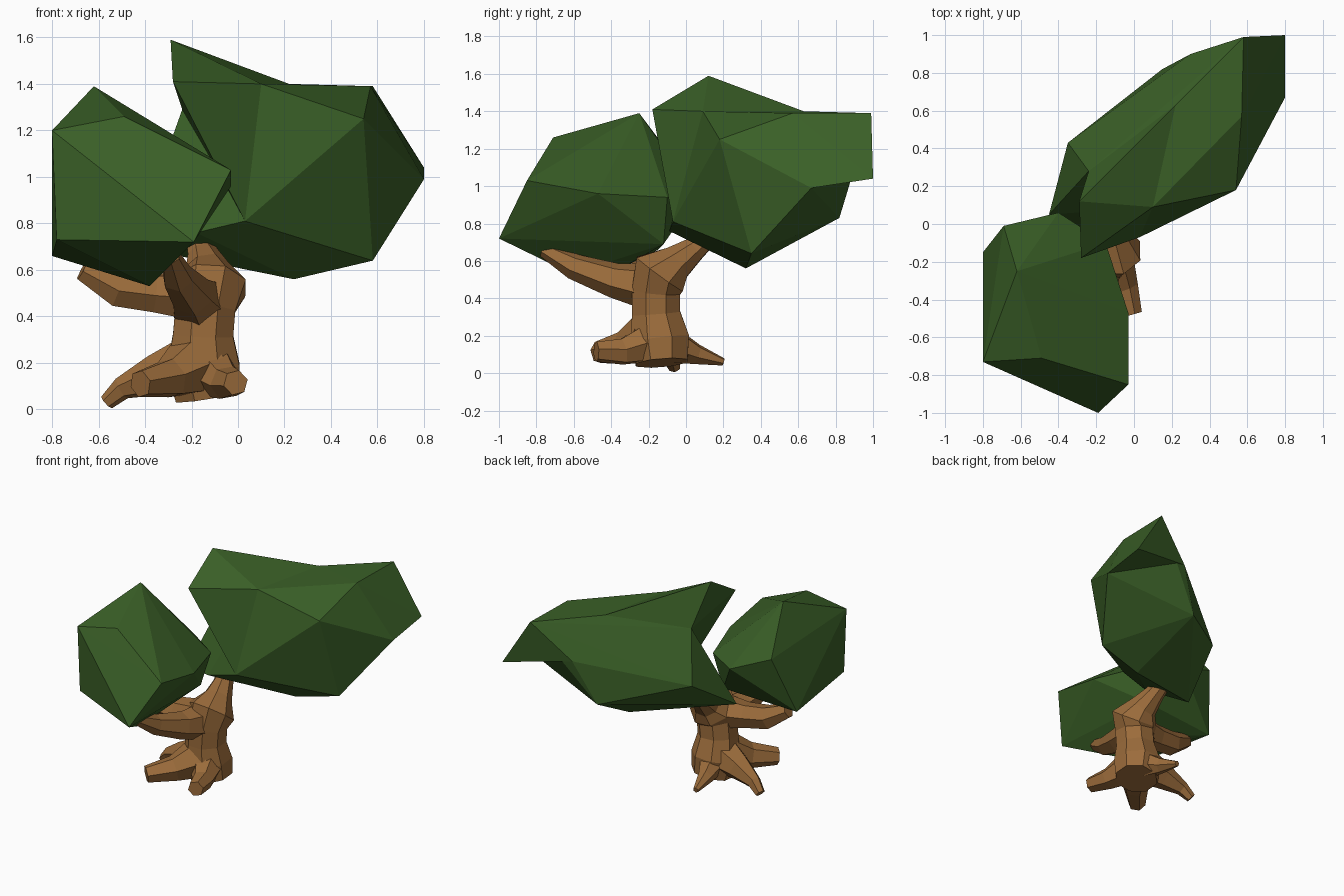
import bpy, bmesh, math
from mathutils import Vector

if "Cube" in bpy.data.objects:
    bpy.data.objects.remove(bpy.data.objects["Cube"])


def material(name, color):
    m = bpy.data.materials.new(name)
    m.diffuse_color = (*color, 1)
    m.use_nodes = True
    m.node_tree.nodes["Principled BSDF"].inputs["Base Color"].default_value = m.diffuse_color
    return m


LEAF = material("leaf green", (0.042, 0.115, 0.02))
BARK = material("bark brown", (0.33, 0.15, 0.044))


def finish(bm, name, mat):
    bmesh.ops.recalc_face_normals(bm, faces=bm.faces)
    me = bpy.data.meshes.new(name)
    bm.to_mesh(me)
    bm.free()
    me.materials.append(mat)
    ob = bpy.data.objects.new(name, me)
    bpy.context.collection.objects.link(ob)
    return ob


def hull(bm, points):
    """Faceted leaf clump: convex hull around a few corner points."""
    verts = [bm.verts.new(p) for p in points]
    res = bmesh.ops.convex_hull(bm, input=verts)
    loose = {v for v in res["geom_interior"] + res["geom_unused"]
             if isinstance(v, bmesh.types.BMVert)}
    bmesh.ops.delete(bm, geom=list(loose), context="VERTS")


def limb(name, path, sides=6):
    """Tapering tube through (x, y, z, radius) stations."""
    bm = bmesh.new()
    pts = [Vector(p[:3]) for p in path]
    rings = []
    for i, p in enumerate(pts):
        t = pts[min(i + 1, len(pts) - 1)] - pts[max(i - 1, 0)]
        rot = Vector((0, 0, 1)).rotation_difference(t.normalized())
        ring = []
        for k in range(sides):
            a = 2 * math.pi * (k + 0.5) / sides
            ring.append(bm.verts.new(
                p + rot @ Vector((math.cos(a), math.sin(a), 0)) * path[i][3]))
        rings.append(ring)
    for r0, r1 in zip(rings, rings[1:]):
        for k in range(sides):
            n = (k + 1) % sides
            bm.faces.new((r0[k], r0[n], r1[n], r1[k]))
    bm.faces.new(rings[0])
    bm.faces.new(rings[-1])
    return finish(bm, name, BARK)


# Large canopy: body with lower left end, overhanging crest, pointed back tip
crest_front, crest_back = (.10, .09, 1.40), (.22, .63, 1.40)
lip, inner = (.03, -.07, .81), (-.24, .28, 1.29)
shared = [(.54, .18, 1.25), (.80, .67, .99), (.58, .99, 1.39),
          (.57, .57, 1.39), (.30, .90, 1.14)]
body = shared + [crest_front, crest_back, lip, inner, (.58, .35, .64),
                 (.24, .32, .56), (-.18, -.09, .76), (.15, .82, .83),
                 (-.35, .43, .95), (-.45, .05, .70)]
crest = [(-.28, -.18, 1.41), (-.29, .12, 1.59),
         crest_front, crest_back, lip, inner]
bm = bmesh.new()
hull(bm, body)
hull(bm, crest)
hull(bm, shared + [(.80, 1.0, 1.04)])
finish(bm, "large_canopy", LEAF)

# Small canopy at the front left
bm = bmesh.new()
hull(bm, [(-.62, -.25, 1.39), (-.49, -.71, 1.26), (-.03, -.85, 1.03),
          (-.19, -1.0, .72), (-.78, -.73, .73), (-.80, -.73, 1.20),
          (-.69, -.01, 1.07), (-.80, -.15, .66), (-.40, .06, .95),
          (-.03, -.47, .96), (-.15, -.10, .94), (-.38, -.61, .53),
          (-.40, -.33, .57), (-.22, -.12, .69)])
finish(bm, "small_canopy", LEAF)

# Trunk, bending into the branch under the large canopy
limb("trunk", [(-.13, -.13, .055, .15), (-.15, -.14, .18, .17),
               (-.15, -.16, .32, .14), (-.14, -.16, .44, .14),
               (-.12, -.14, .53, .165), (-.13, -.05, .59, .10),
               (-.15, .04, .66, .07), (-.17, .12, .73, .055)], 8)

# Branches carrying the small canopy
limb("front_branch", [(-.17, -.18, .46, .13), (-.20, -.38, .495, .095),
                      (-.26, -.60, .57, .07), (-.29, -.76, .66, .04)])
limb("left_branch", [(-.18, -.18, .49, .12), (-.36, -.20, .50, .09),
                     (-.52, -.22, .52, .085), (-.67, -.24, .60, .05)])

# Roots, merging into a flared base
limb("left_root", [(-.17, -.15, .20, .14), (-.36, -.11, .145, .09),
                   (-.50, -.08, .09, .05), (-.565, -.06, .03, .034)])
limb("front_left_root", [(-.17, -.18, .20, .15), (-.29, -.33, .135, .09),
                         (-.42, -.47, .11, .06)])
limb("front_right_root", [(-.12, -.18, .17, .12), (-.05, -.34, .115, .075),
                          (-.01, -.48, .115, .055)])
limb("back_root", [(-.16, -.10, .16, .11), (-.20, .06, .10, .055),
                   (-.22, .20, .06, .02)])
